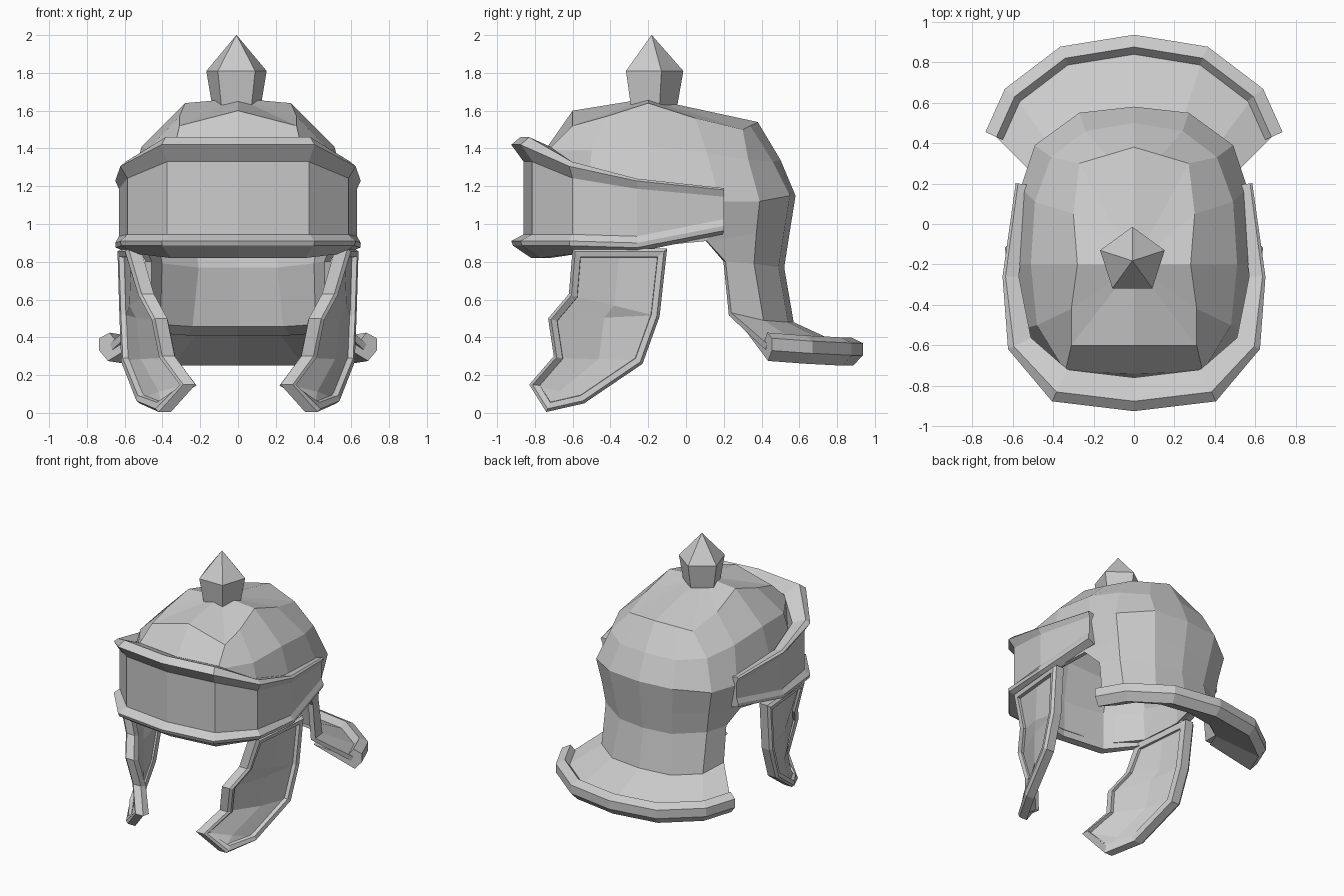
import bpy, bmesh, math
from mathutils import Vector

if "Cube" in bpy.data.objects:
    bpy.data.objects.remove(bpy.data.objects["Cube"])


def finish(name, bm, recalc=True, mirror=True, thick=0):
    if recalc:
        bmesh.ops.recalc_face_normals(bm, faces=bm.faces)
    me = bpy.data.meshes.new(name)
    bm.to_mesh(me)
    bm.free()
    ob = bpy.data.objects.new(name, me)
    bpy.context.collection.objects.link(ob)
    if mirror:
        ob.modifiers.new("mirror", 'MIRROR').merge_threshold = 0.001
    if thick:
        m = ob.modifiers.new("thickness", 'SOLIDIFY')
        m.thickness, m.offset = thick, -1
    return ob


def miters(path, closed=False, side=1):
    """Right-hand mitred normals; open paths start on the mirror plane x=0."""
    p = [Vector(q) for q in path]
    out = []
    for i, q in enumerate(p):
        prev = p[i - 1] if i or closed else Vector((-p[1].x, p[1].y))
        a = (q - prev).normalized()
        b = (p[(i + 1) % len(p)] - q).normalized() if closed or i < len(p) - 1 else a
        t = (a + b).normalized()
        out.append(side * Vector((t.y, -t.x)) / max(t.dot(a), 0.6))
    return out


def loft(name, rings, closed=False, cap_start=False, mirror=True):
    bm = bmesh.new()
    vs = [[bm.verts.new(p) for p in r] for r in rings]
    n = len(vs[0])
    for i in range(len(vs) if closed else len(vs) - 1):
        a, b = vs[i], vs[(i + 1) % len(vs)]
        for j in range(n):
            k = (j + 1) % n
            bm.faces.new((a[j], a[k], b[k], b[j]))
    if not closed:
        bm.faces.new(vs[-1])
        if cap_start:
            bm.faces.new(vs[0])
    return finish(name, bm, mirror=mirror)


# Bowl, neck and flared neck guard: half shell, columns run back centre to front centre
crown = [(0, .38, 1.54), (.135, .34, 1.52), (.27, .3, 1.5), (.3, .05, 1.56),
         (.28, -.2, 1.64), (.31, -.42, 1.57), (.31, -.6, 1.52), (0, -.6, 1.6)]
upper = [(0, .5, 1.34), (.24, .46, 1.33), (.41, .33, 1.34), (.49, .11, 1.38),
         (.51, -.2, 1.41), (.48, -.5, 1.39), (.34, -.73, 1.39), (0, -.74, 1.4)]
middle = [(0, .58, 1.15), (.27, .55, 1.15), (.49, .39, 1.12), (.56, .18, 1.12),
          (.6, -.2, 1.1), (.56, -.52, 1.1), (.36, -.75, 1.1), (0, -.79, 1.1)]
lower = [(0, .548, .95), (.245, .518, .95), (.455, .372, .95), (.54, .11, .91),
         (.59, -.2, .88), (.55, -.52, .87), (.36, -.75, .87), (0, -.79, .87)]
waist = [(0, .52, .77), (.22, .49, .77), (.43, .36, .79), (.49, .21, .8)]
neck = [(0, .57, .48), (.25, .54, .48), (.43, .41, .49), (.49, .24, .53)]
guard = [(0, .875, .34), (.34, .82, .34), (.59, .63, .35), (.68, .43, .365)]

bm = bmesh.new()
apex = bm.verts.new((0, -.2, 1.665))
rows = [[bm.verts.new(p) for p in r]
        for r in (crown, upper, middle, lower, waist, neck, guard)]
for a, b in zip(rows[0], rows[0][1:]):
    bm.faces.new((apex, b, a))
for r, s in zip(rows, rows[1:]):
    for c in range(min(len(r), len(s)) - 1):
        bm.faces.new((r[c], r[c + 1], s[c + 1], s[c]))
finish("helmet_shell", bm, recalc=False, thick=.035)

# Rolled rim of the neck guard, its underside running flush back to the neck
sec = [(-.045, .01), (0, .065), (.06, .035), (.06, -.03), (.01, -.085), (-.28, .075)]
rings = []
for (x, y, z), n in zip(guard, miters([g[:2] for g in guard], side=-1)):
    rings.append([(x + n.x * o, y + n.y * o, z - .005 + dz) for o, dz in sec])
loft("neck_guard_rim", rings)

# Brow band with flared top and bottom edges: x, y, top z, bottom z, flare, depth
stations = [(0, -.86, 1.46, .9, .065, .1), (.375, -.815, 1.46, .9, .065, .1),
            (.585, -.6, 1.33, .9, .04, .08), (.63, -.26, 1.24, .89, .02, .06),
            (.57, .2, 1.19, .98, .015, .05)]
rings = []
for (x, y, zt, zb, f, d), n in zip(stations, miters([s[:2] for s in stations])):
    k = f / .065
    prof = [(-d, zt - .05 * k), (f * .25, zt), (f, zt - .04 * k), (0, zt - .02 - .11 * k),
            (0, zb + .045), (f, zb + .01), (f * .85, zb - .015),
            (-.04, zb - .02 - .06 * k), (-d, zb - .02 - .06 * k)]
    rings.append([(x + n.x * o, y + n.y * o, z) for o, z in prof])
loft("brow_band", rings)

# Cheek guards: facetted plate inside a raised rim
cheek = [(.57, -.6, .87), (.61, -.1, .87), (.6, -.14, .51), (.59, -.23, .26),
         (.51, -.54, .05), (.41, -.74, .005), (.28, -.83, .15), (.39, -.7, .3),
         (.43, -.73, .5), (.5, -.62, .63)]
inward = miters([c[1:] for c in cheek], closed=True)
sec = [(0, -.055), (0, .01), (.015, .028), (.045, .02), (.05, -.06)]
loft("cheek_guard_rim", [[(x + dx, y + n.x * o, z + n.y * o) for o, dx in sec]
                         for (x, y, z), n in zip(cheek, inward)], closed=True)
bm = bmesh.new()
edge = [bm.verts.new((x - .005, y + n.x * .03, z + n.y * .03))
        for (x, y, z), n in zip(cheek, inward)]
strips = []
for f, b in ((0, 1), (9, 2), (8, 2), (7, 3), (6, 4)):
    bulge = 0 if f == 0 else .03
    mid = bm.verts.new((edge[f].co + edge[b].co) / 2 + Vector((bulge, 0, 0)))
    strips.append((edge[f], mid, edge[b]))
strips.append((edge[5],) * 3)
for s, t in zip(strips, strips[1:]):
    for j in (0, 1):
        bm.faces.new(dict.fromkeys((s[j], t[j], t[j + 1], s[j + 1])))
finish("cheek_guard_plate", bm, recalc=False, thick=.035)

# Five-sided finial
rings = [[(r * math.sin(math.tau * i / 5) - .008, -.182 + r * math.cos(math.tau * i / 5), z)
          for i in range(5)] for r, z in ((.13, 1.6), (.14, 1.65), (.168, 1.81), (.001, 2.0))]
loft("finial", rings, cap_start=True, mirror=False)
